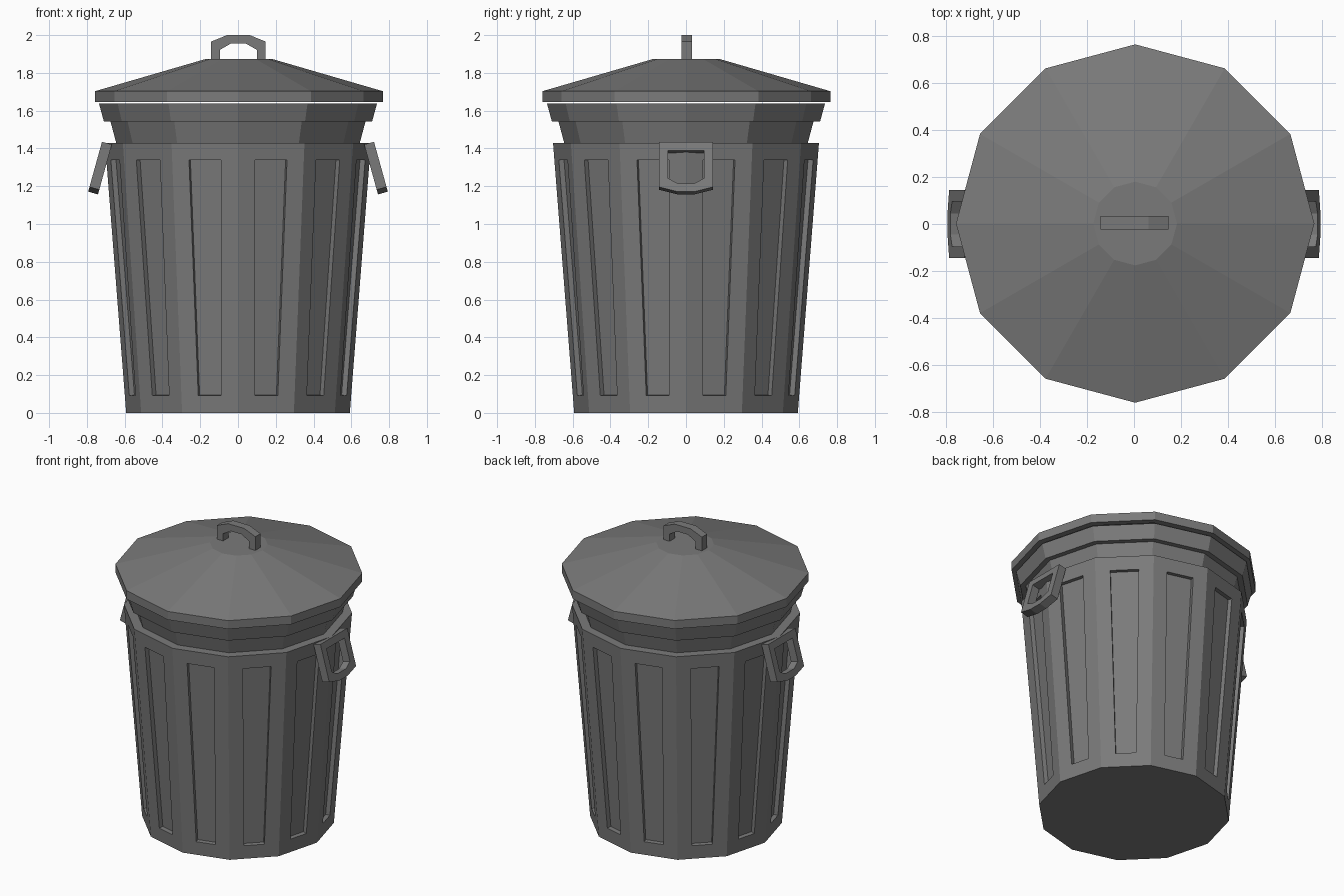
import bpy, bmesh, math
from mathutils import Matrix, Vector

if "Cube" in bpy.data.objects:
    bpy.data.objects.remove(bpy.data.objects["Cube"])

SIDES = 12

# Dark grey metal for every part
metal = bpy.data.materials.new("dark_metal")
metal.diffuse_color = (0.195, 0.195, 0.195, 1)
metal.use_nodes = True
metal.node_tree.nodes["Principled BSDF"].inputs["Base Color"].default_value = metal.diffuse_color


def make_object(name, bm):
    mesh = bpy.data.meshes.new(name)
    bmesh.ops.recalc_face_normals(bm, faces=bm.faces)
    bm.to_mesh(mesh)
    bm.free()
    mesh.materials.append(metal)
    obj = bpy.data.objects.new(name, mesh)
    bpy.context.collection.objects.link(obj)
    return obj


def lathe(profile):
    """Twelve-sided turned solid from (radius, z) points, capped at both ends."""
    bm = bmesh.new()
    rings = []
    for r, z in profile:
        rings.append([bm.verts.new((r * math.cos(2 * math.pi * i / SIDES),
                                    r * math.sin(2 * math.pi * i / SIDES), z))
                      for i in range(SIDES)])
    bands = []
    for a, b in zip(rings, rings[1:]):
        bands.append([bm.faces.new((a[i], a[(i + 1) % SIDES], b[(i + 1) % SIDES], b[i]))
                      for i in range(SIDES)])
    bm.faces.new(rings[0])
    bm.faces.new(rings[-1])
    bmesh.ops.recalc_face_normals(bm, faces=bm.faces)
    return bm, bands


def bracket(name, outer, inner, thickness, matrix, closed):
    """Flat bar between two outlines (local x, z), thickened along local y."""
    bm = bmesh.new()
    n = len(outer)
    layers = []
    for y in (-thickness / 2, thickness / 2):
        layers.append([[bm.verts.new(matrix @ Vector((x, y, z))) for x, z in line]
                       for line in (outer, inner)])
    (o0, i0), (o1, i1) = layers
    for k in range(n if closed else n - 1):
        j = (k + 1) % n
        for a, b in ((o0, i0), (i0, i1), (i1, o1), (o1, o0)):
            bm.faces.new((a[k], a[j], b[j], b[k]))
    if not closed:
        for k in (0, n - 1):
            bm.faces.new((o0[k], i0[k], i1[k], o1[k]))
    return make_object(name, bm)


# Can: tapered wall, shoulder, neck, flared lip and hollow inside
bm, bands = lathe([(0.592, 0), (0.704, 1.43), (0.645, 1.43), (0.675, 1.543),
                   (0.71, 1.543), (0.736, 1.638), (0.69, 1.638), (0.60, 1.40),
                   (0.52, 0.05)])
# Recessed panel in each wall facet
panels = bands[0]
bmesh.ops.inset_individual(bm, faces=panels, thickness=0.092, use_even_offset=True)
bmesh.ops.inset_individual(bm, faces=panels, thickness=0.0005, depth=-0.028)
make_object("can_body", bm)

# Lid: rim, shallow cone, flat crown and hollow underside
bm, _ = lathe([(0.15, 1.845), (0.71, 1.68), (0.72, 1.646), (0.762, 1.646),
               (0.762, 1.703), (0.178, 1.873)])
lid = make_object("lid", bm)
lid.location = (0.005, 0.002, 0)

# Lid handle: angular arch
bracket("lid_handle",
        [(-0.144, 1.865), (-0.144, 1.966), (-0.06, 2.0), (0.06, 2.0), (0.144, 1.966), (0.144, 1.865)],
        [(-0.098, 1.865), (-0.098, 1.922), (-0.04, 1.955), (0.04, 1.955), (0.098, 1.922), (0.098, 1.865)],
        0.056, Matrix.Translation((0.002, 0.005, 0)), False)

# Side handles: closed loops leaning outward from the shoulder
lean = math.radians(15.5)
outer = [(-0.144, 0), (0.144, 0), (0.144, -0.248), (0.045, -0.274), (-0.045, -0.274), (-0.144, -0.248)]
inner = [(-0.096, -0.047), (0.096, -0.047), (0.096, -0.2), (0.045, -0.228), (-0.045, -0.228), (-0.096, -0.2)]
for name, turn in (("right_handle", 90), ("left_handle", -90)):
    place = (Matrix.Rotation(math.radians(turn), 4, 'Z')
             @ Matrix.Translation((0, -0.694, 1.428))
             @ Matrix.Rotation(-lean, 4, 'X'))
    bracket(name, outer, inner, 0.054, place, True)
